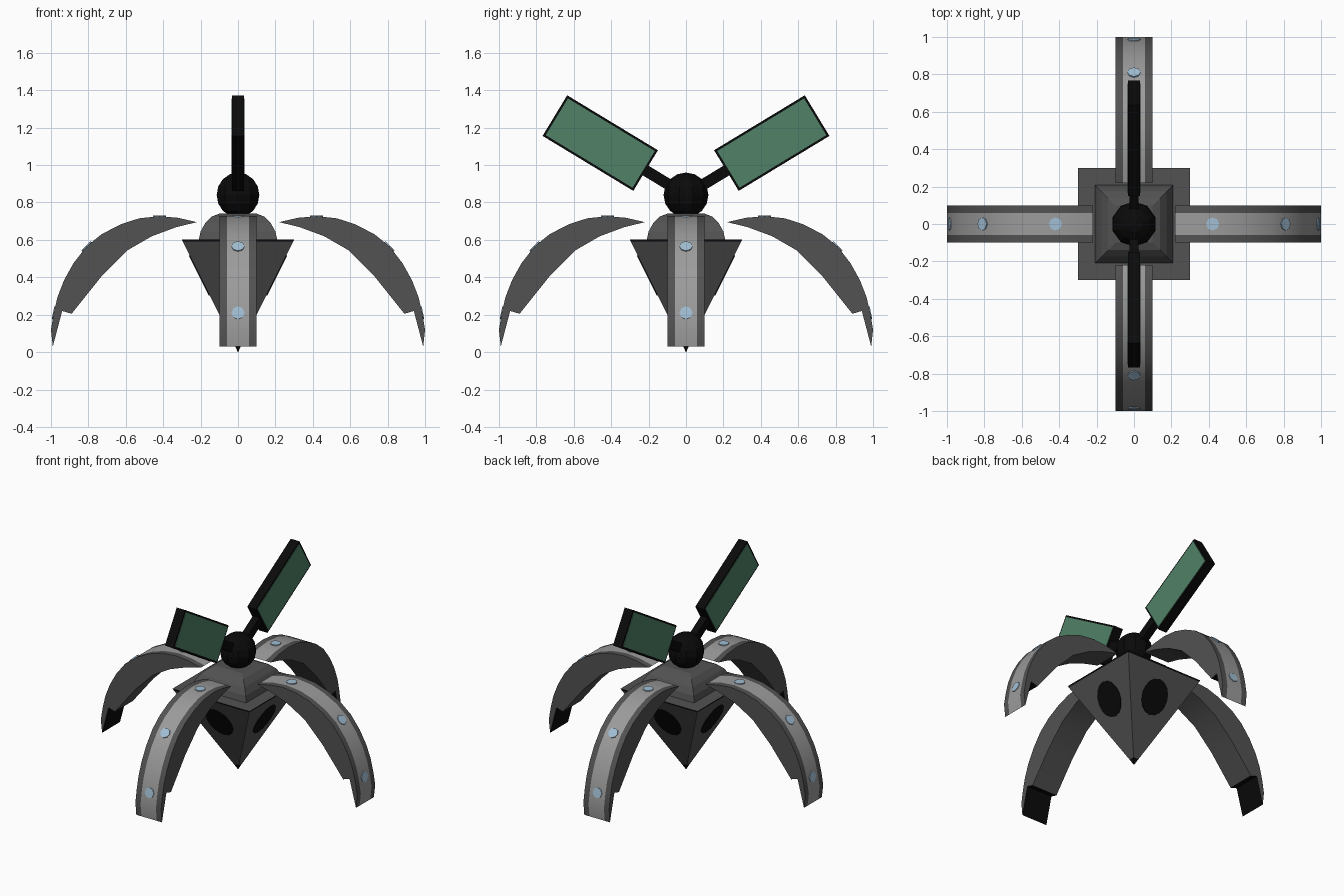
import bpy, bmesh, math
from mathutils import Matrix, Vector

if "Cube" in bpy.data.objects:
    bpy.data.objects.remove(bpy.data.objects["Cube"])


def material(name, r, g, b):
    m = bpy.data.materials.new(name)
    m.diffuse_color = (r, g, b, 1)
    m.use_nodes = True
    m.node_tree.nodes["Principled BSDF"].inputs["Base Color"].default_value = m.diffuse_color
    return m


GREY = material("dark_grey", 0.085, 0.085, 0.085)
LIGHT = material("light_grey", 0.33, 0.33, 0.33)
BLACK = material("black", 0.003, 0.003, 0.003)
GREEN = material("panel_green", 0.08, 0.22, 0.135)
BLUE = material("pale_blue", 0.36, 0.52, 0.66)


def finish(name, bm, mats, smooth=None):
    bmesh.ops.recalc_face_normals(bm, faces=bm.faces)
    me = bpy.data.meshes.new(name)
    bm.to_mesh(me)
    bm.free()
    for m in mats:
        me.materials.append(m)
    if smooth:
        for p in me.polygons:
            p.use_smooth = True
        me.set_sharp_from_angle(angle=math.radians(smooth))
    ob = bpy.data.objects.new(name, me)
    bpy.context.collection.objects.link(ob)
    return ob


def square_loft(name, rings, mats, bands):
    """Stack of squares (half width, z); bands gives the material index per step."""
    bm = bmesh.new()
    loops = [[bm.verts.new((h * sx, h * sy, z)) for sx, sy in ((1, 1), (-1, 1), (-1, -1), (1, -1))]
             for h, z in rings]
    for a, b, idx in zip(loops, loops[1:], bands):
        for i in range(4):
            j = (i + 1) % 4
            bm.faces.new((a[i], a[j], b[j], b[i])).material_index = idx
    bm.faces.new(loops[0])
    bm.faces.new(loops[-1])
    return finish(name, bm, mats)


def plate(name, centre, normal, ra, rb, sides, mat):
    """Thin oval plate lying on a surface."""
    bm = bmesh.new()
    mtx = (Matrix.Translation(centre) @ Vector(normal).to_track_quat('Z', 'Y').to_matrix().to_4x4()
           @ Matrix.Diagonal((ra, rb, 1, 1)))
    bmesh.ops.create_cone(bm, cap_ends=True, segments=sides, radius1=1, radius2=1,
                          depth=0.008, matrix=mtx)
    return finish(name, bm, [mat])


def box(name, size, mtx, mat):
    bm = bmesh.new()
    bmesh.ops.create_cube(bm, size=1, matrix=mtx @ Matrix.Diagonal((*size, 1)))
    return finish(name, bm, [mat])


# Body: inverted pyramid with black tip and black rim, and the curved square cap
square_loft("body", [(0.0005, 0), (0.02, 0.04), (0.296, 0.592), (0.3, 0.602)],
            [GREY, BLACK], [1, 0, 1])
square_loft("body_cap", [(0.21, 0.6), (0.2, 0.645), (0.175, 0.69), (0.14, 0.725), (0.1, 0.74)],
            [GREY], [0] * 4)

# Leg profile (distance from centre, height)
OUTER = [(0.22, 0.695), (0.32, 0.718), (0.42, 0.727), (0.53, 0.715), (0.63, 0.682), (0.73, 0.63),
         (0.81, 0.565), (0.88, 0.475), (0.93, 0.385), (0.965, 0.295), (0.985, 0.21), (1.0, 0.12),
         (0.99, 0.03)]
INNER = [(0.94, 0.22), (0.89, 0.205), (0.73, 0.405), (0.59, 0.545), (0.46, 0.62), (0.33, 0.668)]
SPOTS = (2, 6, 10)


def leg(name, turn):
    rot = Matrix.Rotation(turn, 4, 'Z')
    prof = OUTER + INNER
    n, tip = len(prof), len(OUTER) - 1
    bm = bmesh.new()
    cols = [[bm.verts.new(rot @ Vector((x, y, z))) for x, z in prof]
            for y in (-0.1, -0.06, 0.06, 0.1)]
    for k in range(3):
        for i in range(n):
            j = (i + 1) % n
            f = bm.faces.new((cols[k][i], cols[k][j], cols[k + 1][j], cols[k + 1][i]))
            if i < tip and k == 1:
                f.material_index = 1          # light stripe on the back of the leg
            elif tip <= i < tip + 2:
                f.material_index = 2          # black sole
    bm.faces.new(cols[0])
    bm.faces.new(cols[3])
    finish(name, bm, [GREY, LIGHT, BLACK], smooth=25)
    # Blue spots on the stripe
    for s, i in enumerate(SPOTS):
        (x0, z0), (x1, z1) = OUTER[i - 1], OUTER[i + 1]
        x, z = OUTER[i]
        plate(f"{name}_spot_{s + 1}", rot @ Vector((x, 0, z)),
              rot @ Vector((z0 - z1, 0, x1 - x0)), 0.035, 0.035, 8, BLUE)


for q, side in enumerate(("right", "back", "left", "front")):
    turn = q * math.pi / 2
    leg(f"{side}_leg", turn)
    # Black oval on each sloping body face
    rot = Matrix.Rotation(turn, 4, 'Z')
    plate(f"{side}_oval", rot @ Vector((0.205, 0, 0.41)), rot @ Vector((2, 0, -1)),
          0.1, 0.12, 16, BLACK)

# Head
bm = bmesh.new()
bmesh.ops.create_uvsphere(bm, u_segments=10, v_segments=8, radius=0.12,
                          matrix=Matrix.Translation((0, 0, 0.84)))
finish("head", bm, [BLACK])

# Solar panels on arms, both sides
for s, side in ((1, "back"), (-1, "front")):
    base = Matrix.Translation((0, 0, 0.84)) @ Matrix.Rotation(s * math.radians(31.2), 4, 'X')
    box(f"{side}_arm", (0.05, 0.22, 0.06), base @ Matrix.Translation((0, s * 0.17, 0)), BLACK)
    at = base @ Matrix.Translation((0, s * 0.536, 0))
    box(f"{side}_panel_frame", (0.066, 0.567, 0.254), at, BLACK)
    for d, face in ((1, "right"), (-1, "left")):
        box(f"{side}_panel_{face}_glass", (0.006, 0.543, 0.230),
            at @ Matrix.Translation((d * 0.033, 0, 0)), GREEN)
